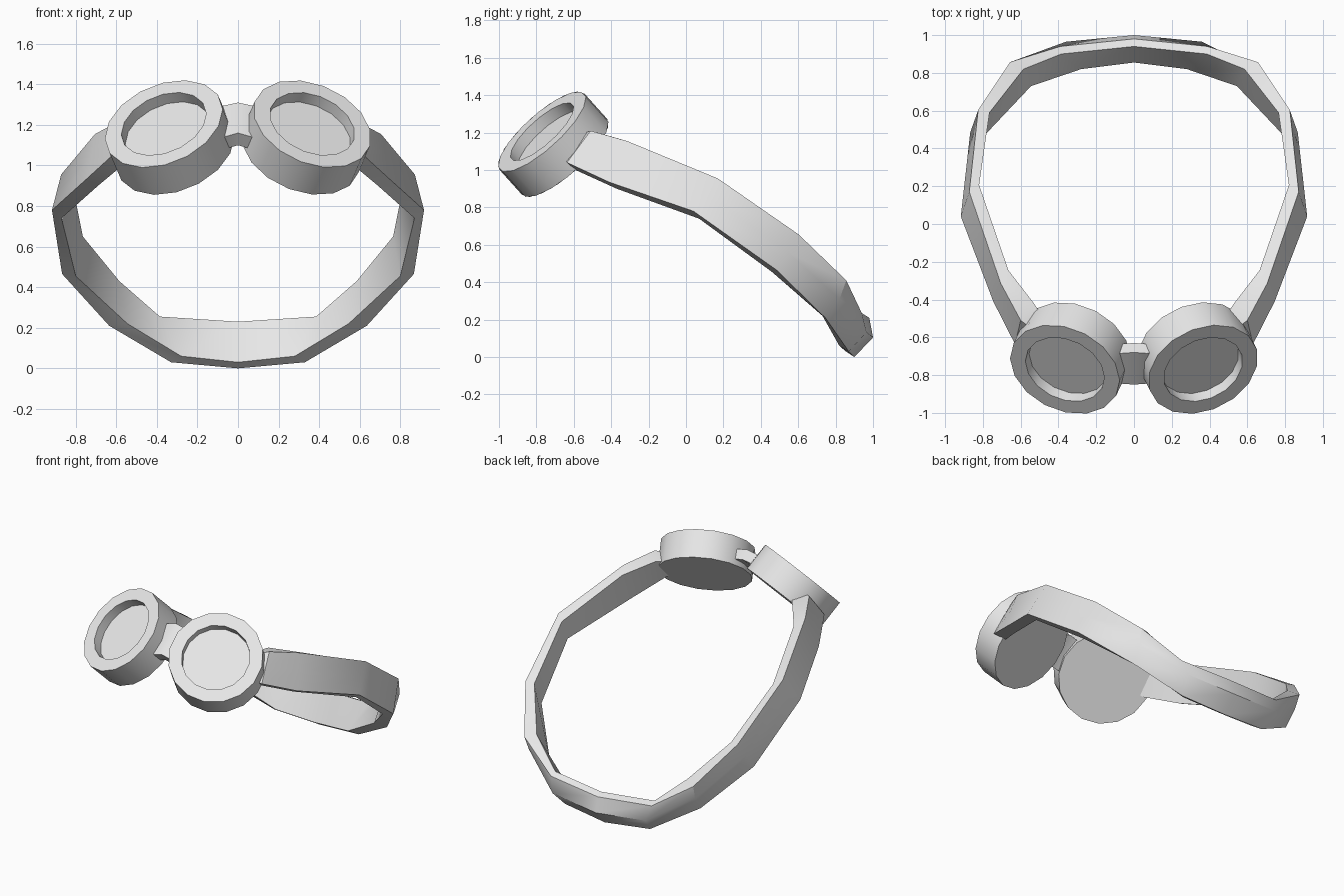
import bpy, bmesh, math
from mathutils import Vector

cube = bpy.data.objects.get("Cube")
if cube:
    bpy.data.objects.remove(cube, do_unlink=True)

grey = bpy.data.materials.new("plain grey")
grey.use_nodes = True
grey.diffuse_color = (0.8, 0.8, 0.8, 1)
grey.node_tree.nodes["Principled BSDF"].inputs["Base Color"].default_value = (0.8, 0.8, 0.8, 1)


def finish(name, bm, angle=30):
    """Turn a bmesh into a shaded object."""
    bmesh.ops.remove_doubles(bm, verts=bm.verts, dist=0.0005)
    bmesh.ops.recalc_face_normals(bm, faces=bm.faces)
    mesh = bpy.data.meshes.new(name)
    bm.to_mesh(mesh)
    bm.free()
    mesh.materials.append(grey)
    obj = bpy.data.objects.new(name, mesh)
    bpy.context.collection.objects.link(obj)
    bpy.ops.object.select_all(action="DESELECT")
    obj.select_set(True)
    bpy.context.view_layer.objects.active = obj
    bpy.ops.object.shade_smooth_by_angle(angle=math.radians(angle))
    return obj


def loft(name, sections, angle=30):
    """Skin a row of matching closed sections and cap both ends."""
    bm = bmesh.new()
    rings = [[bm.verts.new(p) for p in section] for section in sections]
    for a, b in zip(rings, rings[1:]):
        for i in range(len(a)):
            j = (i + 1) % len(a)
            bm.faces.new((a[i], a[j], b[j], b[i]))
    bm.faces.new(rings[0])
    bm.faces.new(rings[-1])
    return finish(name, bm, angle)


def mirrored(half):
    """Extend sections that start at x = 0 to the other side."""
    flip = [[Vector((-p.x, p.y, p.z)) for p in s] for s in half[:0:-1]]
    return flip + half


# Eye cups: closed back, thick rim, recessed lens floor
SIDES = 16
RADIUS, HOLE, DEPTH, RECESS = 0.305, 0.22, 0.19, 0.065
for side, name in ((1, "left"), (-1, "right")):
    center = Vector((side * 0.366, -0.77, 1.205))
    axis = Vector((side * 0.305, -0.636, 0.708)).normalized()
    u = axis.orthogonal().normalized()
    v = axis.cross(u)

    def ring(radius, depth):
        turn = [math.tau * (i + 0.5) / SIDES for i in range(SIDES)]
        return [center - axis * depth + (u * math.cos(t) + v * math.sin(t)) * radius
                for t in turn]

    loft(name + "_eye_cup", [ring(RADIUS, DEPTH), ring(RADIUS, 0),
                             ring(HOLE, 0), ring(HOLE, RECESS)])

# Nose bridge: front top, front bottom, back bottom, back top
bridge = [
    ((0, -0.68, 1.31), (0, -0.85, 1.16), (0, -0.80, 1.10), (0, -0.63, 1.26)),
    ((0.07, -0.685, 1.295), (0.07, -0.845, 1.14), (0.07, -0.795, 1.08), (0.07, -0.635, 1.245)),
    ((0.16, -0.66, 1.28), (0.16, -0.85, 1.10), (0.16, -0.80, 1.05), (0.16, -0.62, 1.23)),
]
loft("nose_bridge", mirrored([[Vector(p) for p in s] for s in bridge]))

# Head strap: outer top, outer bottom, inner bottom, inner top, from back to cup
strap = [
    ((0, 0.98, 0.21), (0, 0.90, 0), (0, 0.855, 0.03), (0, 0.94, 0.23)),
    ((0.39, 0.94, 0.235), (0.33, 0.87, 0.03), (0.28, 0.82, 0.06), (0.385, 0.90, 0.255)),
    ((0.656, 0.857, 0.41), (0.635, 0.745, 0.21), (0.545, 0.73, 0.22), (0.585, 0.82, 0.43)),
    ((0.825, 0.603, 0.655), (0.867, 0.485, 0.465), (0.80, 0.46, 0.455), (0.765, 0.59, 0.65)),
    ((0.872, 0.17, 0.955), (0.917, 0.04, 0.78), (0.87, 0.07, 0.74), (0.82, 0.206, 0.925)),
    ((0.705, -0.315, 1.155), (0.745, -0.41, 0.935), (0.69, -0.37, 0.90), (0.665, -0.245, 1.12)),
    ((0.60, -0.51, 1.21), (0.63, -0.636, 1.04), (0.57, -0.59, 1.0), (0.53, -0.42, 1.185)),
]
bulge = (0.06, 0.06, 0.02)
sections = []
for i, points in enumerate(strap):
    top, bottom, inner_bottom, inner_top = map(Vector, points)
    middle = (top + bottom) / 2
    if i < len(bulge):
        middle.y += bulge[i]
    sections.append([top, middle, bottom, inner_bottom, inner_top])
# Tuck the strap ends into the cups
heart = Vector((0.337, -0.71, 1.138))
sections.append([p.lerp(heart, 0.4) for p in sections[-1]])
loft("head_strap", mirrored(sections), 35)
